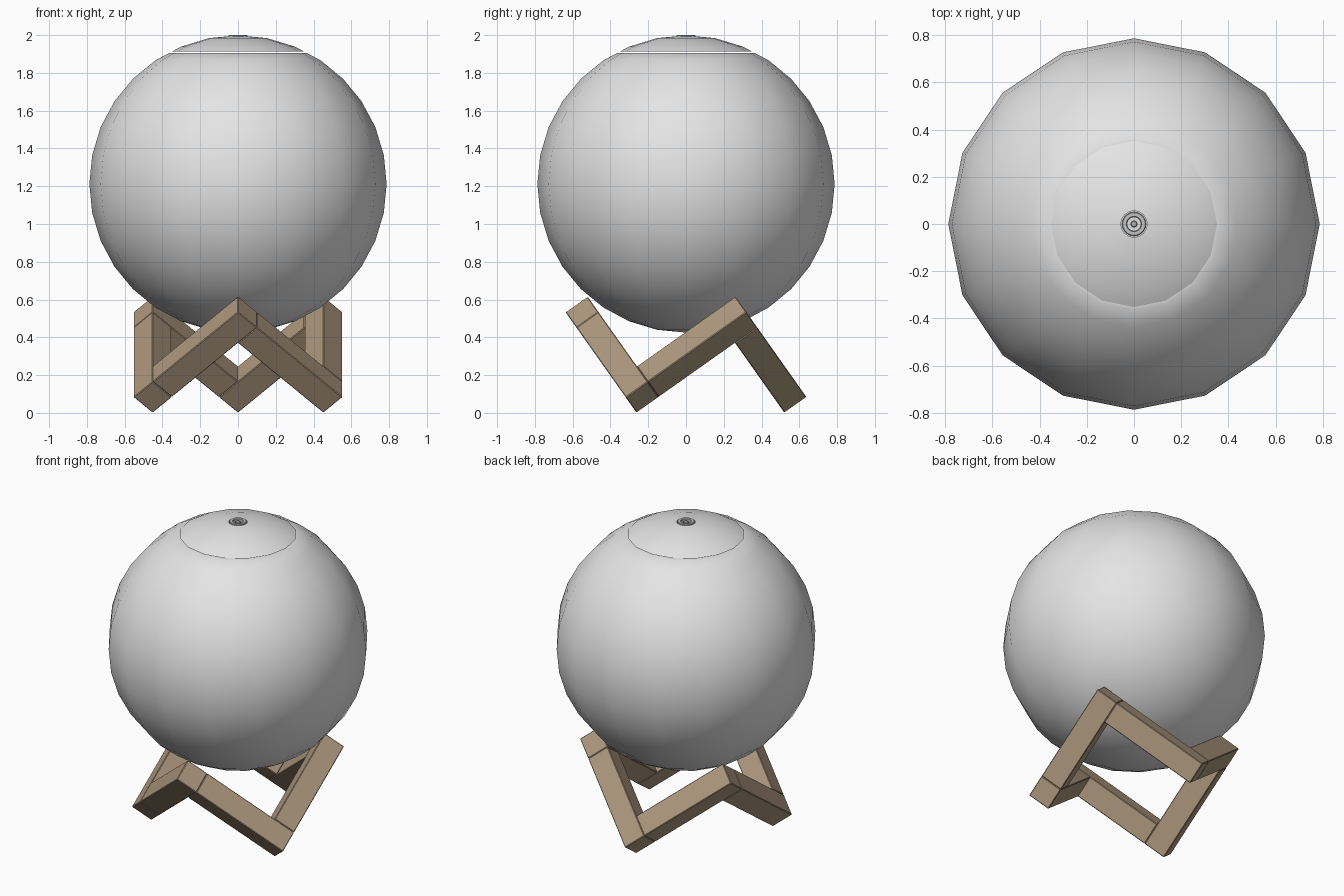
import bpy, bmesh, math
from mathutils import Matrix, Vector

if "Cube" in bpy.data.objects:
    bpy.data.objects.remove(bpy.data.objects["Cube"])


def material(name, rgb):
    m = bpy.data.materials.new(name)
    m.diffuse_color = (*rgb, 1)
    m.use_nodes = True
    m.node_tree.nodes["Principled BSDF"].inputs["Base Color"].default_value = m.diffuse_color
    return m


SHELL = material("pale grey shell", (0.78, 0.78, 0.78))
WOOD = material("light wood", (0.42, 0.315, 0.21))
METAL = material("socket grey", (0.55, 0.55, 0.55))


def finish(name, bm, mat, smooth):
    bmesh.ops.recalc_face_normals(bm, faces=bm.faces)
    me = bpy.data.meshes.new(name)
    bm.to_mesh(me)
    bm.free()
    me.materials.append(mat)
    ob = bpy.data.objects.new(name, me)
    bpy.context.collection.objects.link(ob)
    if smooth:
        bpy.ops.object.select_all(action='DESELECT')
        ob.select_set(True)
        bpy.context.view_layer.objects.active = ob
        bpy.ops.object.shade_smooth_by_angle(angle=math.radians(35))
    return ob


def lathe(name, profile, mat, sides=16):
    """Spin (radius, z) points about z; radius 0 makes a pole."""
    bm = bmesh.new()
    rings = []
    for r, z in profile:
        n = 1 if r < 1e-6 else sides
        rings.append([bm.verts.new((r * math.cos(2 * math.pi * i / sides),
                                    r * math.sin(2 * math.pi * i / sides), z)) for i in range(n)])
    for a, b in zip(rings, rings[1:]):
        for i in range(sides):
            j = (i + 1) % sides
            vs = [a[i % len(a)], a[j % len(a)], b[j % len(b)], b[i % len(b)]]
            bm.faces.new(list(dict.fromkeys(vs)))
    return finish(name, bm, mat, True)


# Globe: 16 x 16 sphere split by a fine seam under the cap
R, CZ = 0.787, 1.212


def sphere_point(k):            # k rings down from the top pole
    a = k * math.pi / 16
    return (R * math.sin(a), CZ + R * math.cos(a))


def on_shell(z):                # radius on the facet between rings 2 and 3
    (r2, z2), (r3, z3) = sphere_point(2), sphere_point(3)
    return r2 + (z2 - z) / (z2 - z3) * (r3 - r2)


lo, hi = 1.906, 1.912
body = [(0, CZ - R)] + [sphere_point(k) for k in range(15, 2, -1)]
body += [(on_shell(lo), lo), (on_shell(lo) - 0.02, lo), (0, lo)]
lathe("globe_shell", body, SHELL)

# Cap with a round socket opening at the top
p1 = sphere_point(1)
rim = (0.056, CZ + R - 0.056 * (CZ + R - p1[1]) / p1[0])
lathe("globe_cap", [(0, hi), (on_shell(hi) - 0.02, hi), (on_shell(hi), hi),
                    sphere_point(2), p1, rim, (0.056, 1.975), (0, 1.975)], SHELL)

# Charging socket collar and pin
lathe("socket_collar", [(0.030, 1.974), (0.051, 1.974), (0.051, 1.997), (0.048, 2.0),
                        (0.033, 2.0), (0.030, 1.997), (0.030, 1.974)], METAL)
lathe("socket_pin", [(0, 1.974), (0.014, 1.974), (0.014, 1.993), (0.010, 1.997), (0, 1.997)], METAL)

# Stand: six bars on the zigzag edges of a cube stood on its corner
H, W = 0.391, 0.143
corners = [(1, 1, -1), (-1, 1, -1), (-1, 1, 1), (-1, -1, 1), (1, -1, 1), (1, -1, -1)]
ax = Vector((-1, 1, 0)).normalized()
ay = Vector((-1, -1, 2)).normalized()
az = Vector((1, 1, 1)).normalized()
tilt = Matrix((ax, ay, az)).to_4x4()
lift = Matrix.Translation((0, 0, (H + W) / math.sqrt(3)))

for n in range(6):
    a, b = corners[n], corners[(n + 1) % 6]
    low, high = [], []
    for k in range(3):
        if a[k] == b[k]:                      # bar thickness, flush with the cube
            ends = (a[k] * H, a[k] * (H - W))
        else:                                 # butts at the start, runs through at the end
            ends = (a[k] * (H - W), b[k] * H)
        low.append(min(ends))
        high.append(max(ends))
    low, high = Vector(low), Vector(high)
    bm = bmesh.new()
    bmesh.ops.create_cube(bm, size=1)
    bmesh.ops.transform(bm, verts=bm.verts, matrix=lift @ tilt @ Matrix.Translation((low + high) / 2)
                        @ Matrix.Diagonal((*(high - low), 1)))
    bmesh.ops.bevel(bm, geom=bm.edges[:], offset=0.004, segments=1, affect='EDGES')
    finish(f"stand_bar_{n + 1}", bm, WOOD, False)
